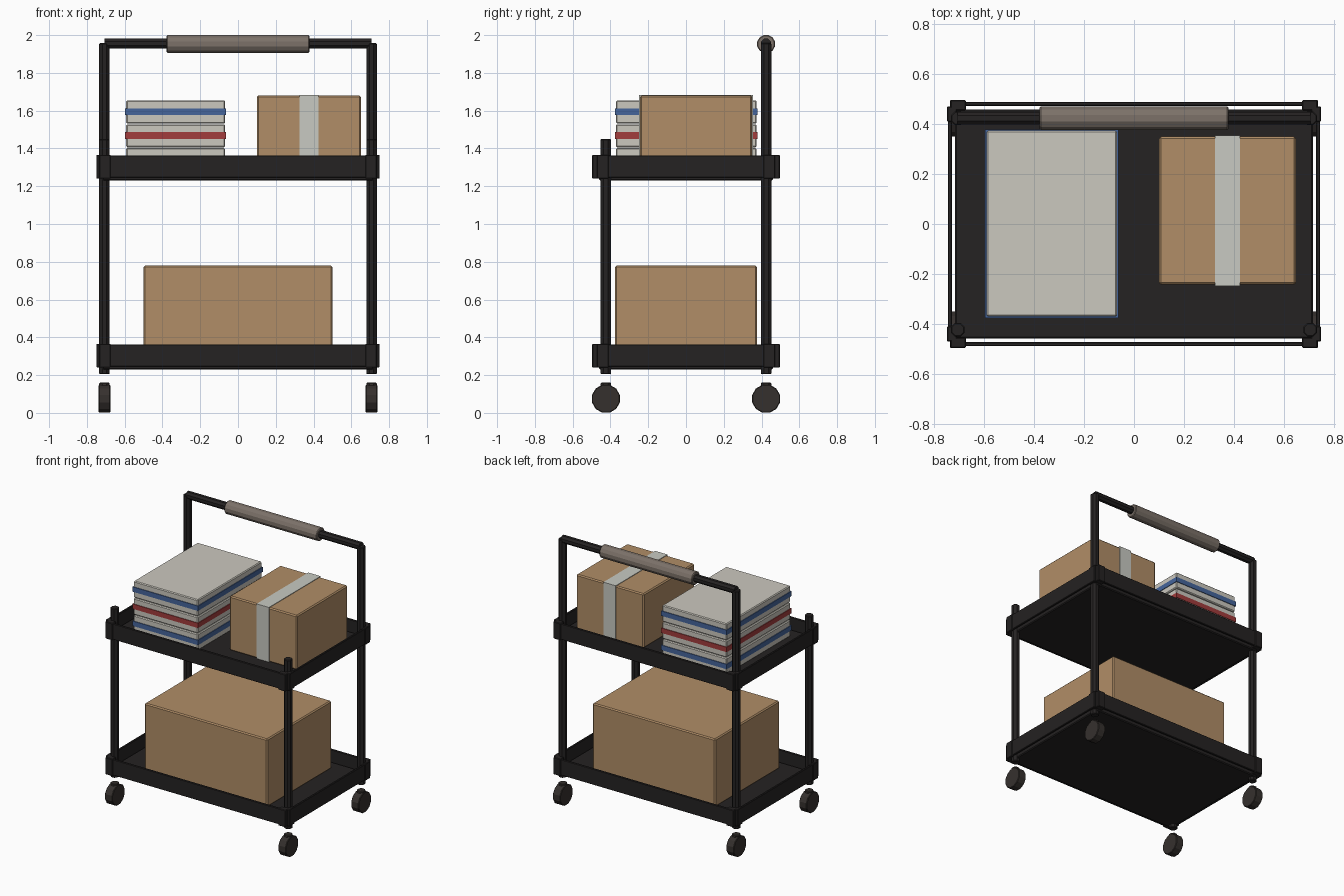
import bpy, bmesh, math
from mathutils import Matrix, Vector

if "Cube" in bpy.data.objects:
    bpy.data.objects.remove(bpy.data.objects["Cube"])


def mat(name, r, g, b):
    m = bpy.data.materials.new(name)
    m.diffuse_color = (r, g, b, 1)
    m.use_nodes = True
    m.node_tree.nodes["Principled BSDF"].inputs["Base Color"].default_value = m.diffuse_color
    return m


DARK = mat("dark_metal", 0.018, 0.016, 0.016)
RUBBER = mat("rubber", 0.036, 0.030, 0.027)
GRIP = mat("grip", 0.20, 0.165, 0.14)
CARD = mat("cardboard", 0.44, 0.27, 0.135)
PAPER = mat("paper", 0.60, 0.58, 0.52)
TAPE = mat("tape", 0.58, 0.59, 0.54)
BLUE = mat("blue", 0.06, 0.13, 0.33)
RED = mat("red", 0.36, 0.045, 0.045)


def finish(bm, name, m):
    bmesh.ops.recalc_face_normals(bm, faces=bm.faces)
    me = bpy.data.meshes.new(name)
    bm.to_mesh(me)
    bm.free()
    me.materials.append(m)
    ob = bpy.data.objects.new(name, me)
    bpy.context.collection.objects.link(ob)
    return ob


def box(name, x, y, z, m, bevel=0.0):
    """Box from (min, max) ranges with an optional small chamfer."""
    bm = bmesh.new()
    size = [r[1] - r[0] for r in (x, y, z)]
    mid = [(r[0] + r[1]) / 2 for r in (x, y, z)]
    bmesh.ops.create_cube(bm, size=1, matrix=Matrix.Translation(mid) @ Matrix.Diagonal((*size, 1)))
    if bevel:
        bmesh.ops.bevel(bm, geom=bm.edges[:], offset=bevel, segments=1, affect='EDGES')
    return finish(bm, name, m)


def rod(name, a, b, r, m, sides=8, bevel=0.0):
    """Flat-sided cylinder from point a to point b."""
    a, b = Vector(a), Vector(b)
    d = b - a
    rot = d.to_track_quat('Z', 'Y').to_matrix().to_4x4()
    spin = Matrix.Rotation(math.pi / sides, 4, 'Z')
    bm = bmesh.new()
    bmesh.ops.create_cone(bm, cap_ends=True, segments=sides, radius1=r, radius2=r, depth=d.length,
                          matrix=Matrix.Translation((a + b) / 2) @ rot @ spin)
    if bevel:
        caps = {e for f in bm.faces if len(f.verts) == sides for e in f.edges}
        bmesh.ops.bevel(bm, geom=list(caps), offset=bevel, segments=1, affect='EDGES')
    return finish(bm, name, m)


PX, PY = 0.707, 0.424


def span(s, lo, hi):
    return (s * lo, s * hi) if s > 0 else (s * hi, s * lo)


# Trays: floor, four thin rim walls and thicker corner clips
for level, z in (("lower", 0.23), ("upper", 1.23)):
    box(level + "_tray_floor", (-0.717, 0.717), (-0.46, 0.46), (z, z + 0.05), DARK, 0.006)
    wall, clip = (z + 0.015, z + 0.132), (z + 0.01, z + 0.136)
    for s, e in ((-1, "a"), (1, "b")):
        box(f"{level}_long_rim_{e}", (-0.73, 0.73), span(s, 0.474, 0.49), wall, DARK, 0.003)
        box(f"{level}_short_rim_{e}", span(s, 0.73, 0.746), (-0.47, 0.47), wall, DARK, 0.003)
        for t, f in ((-1, "left"), (1, "right")):
            box(f"{level}_long_clip_{e}_{f}", span(t, 0.674, 0.735), span(s, 0.455, 0.497), clip, DARK, 0.004)
            box(f"{level}_short_clip_{e}_{f}", span(t, 0.71, 0.75), span(s, 0.41, 0.472), clip, DARK, 0.004)

# Posts and casters at each corner
for sx, side in ((-1, "left"), (1, "right")):
    for sy, end, top in ((-1, "front", 1.45), (1, "rear", 1.957)):
        x, y = sx * PX, sy * PY
        tag = f"{end}_{side}"
        rod(tag + "_post", (x, y, 0.205), (x, y, top), 0.03, DARK, 8, 0.004)
        rod(tag + "_wheel", (x - 0.031, y, 0.075), (x + 0.031, y, 0.075), 0.0765, RUBBER, 12, 0.004)
        rod(tag + "_caster_stem", (x, y, 0.10), (x, y, 0.16), 0.03, RUBBER, 8, 0.004)

# Push handle with grip
rod("handle_bar", (-PX, PY, 1.955), (PX, PY, 1.955), 0.028, DARK, 8)
rod("handle_grip", (-0.378, PY, 1.953), (0.378, PY, 1.953), 0.049, GRIP, 12, 0.005)

# Cartons
box("large_carton", (-0.5, 0.5), (-0.375, 0.375), (0.28, 0.78), CARD, 0.008)
box("small_carton", (0.1, 0.65), (-0.243, 0.35), (1.28, 1.68), CARD, 0.008)
box("small_carton_tape", (0.325, 0.425), (-0.248, 0.355), (1.281, 1.684), TAPE)

# Stack of paper packs, each with a coloured band
for i, m in enumerate((BLUE, RED, BLUE)):
    z = 1.28 + i * 0.126
    box(f"paper_pack_{i + 1}", (-0.592, -0.068), (-0.371, 0.374), (z, z + 0.122), PAPER, 0.006)
    box(f"paper_band_{i + 1}", (-0.597, -0.063), (-0.376, 0.379), (z + 0.044, z + 0.08), m)
